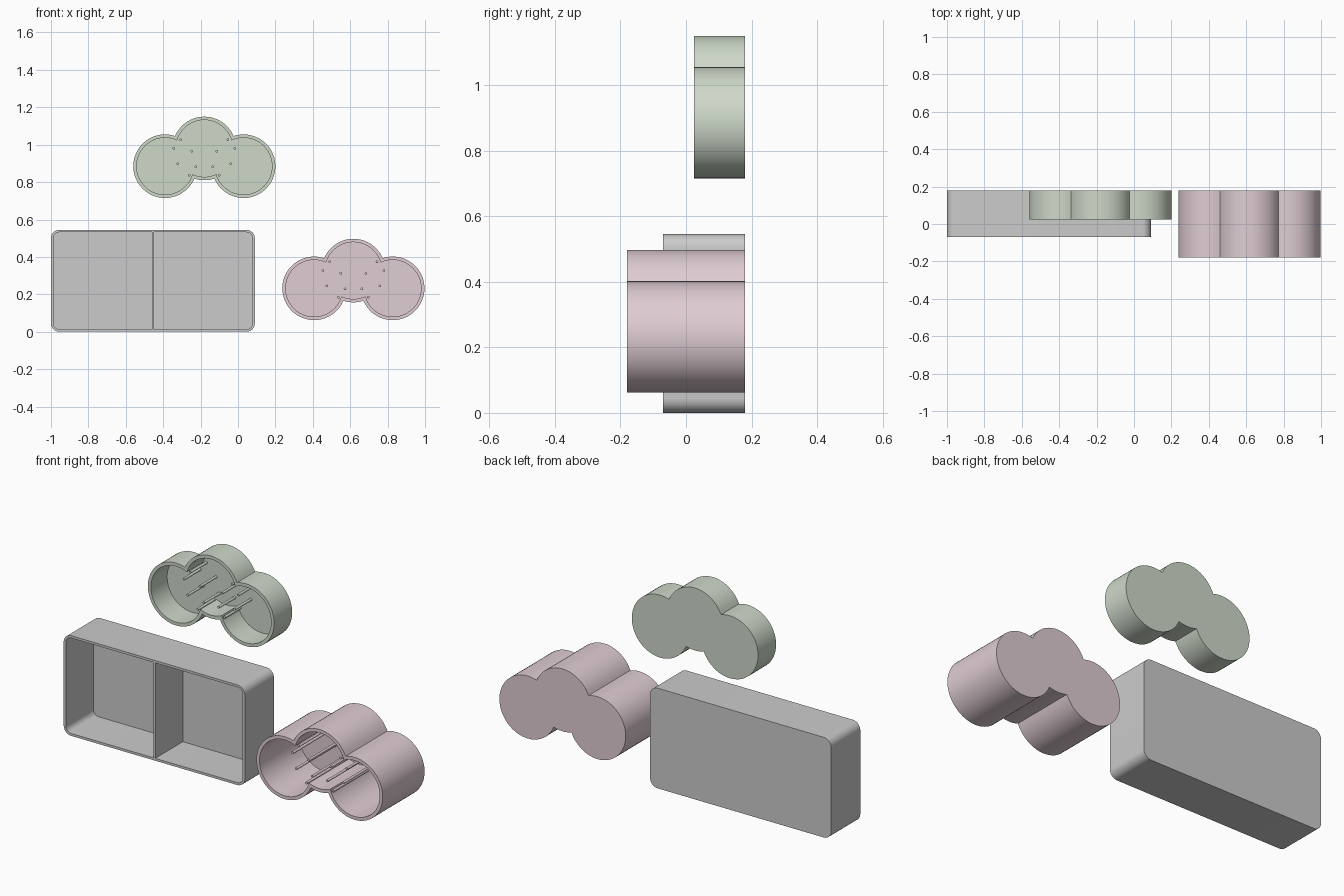
import bpy, bmesh
from math import sin, cos, pi, atan2, sqrt

if "Cube" in bpy.data.objects:
    bpy.data.objects.remove(bpy.data.objects["Cube"])


def finish(bm, name, color=None):
    bmesh.ops.recalc_face_normals(bm, faces=bm.faces[:])
    me = bpy.data.meshes.new(name)
    bm.to_mesh(me)
    bm.free()
    ob = bpy.data.objects.new(name, me)
    bpy.context.collection.objects.link(ob)
    if color:
        mat = bpy.data.materials.get(color[0]) or bpy.data.materials.new(color[0])
        mat.diffuse_color = color[1]
        mat.use_nodes = True
        mat.node_tree.nodes["Principled BSDF"].inputs["Base Color"].default_value = mat.diffuse_color
        me.materials.append(mat)
    bpy.ops.object.select_all(action='DESELECT')
    ob.select_set(True)
    bpy.context.view_layer.objects.active = ob
    bpy.ops.object.shade_smooth_by_angle(angle=0.5)
    return ob


def tray(name, outer, inner, y_front, y_back, floor, color=None):
    """Open-fronted shell between two matching (x, z) outlines."""
    bm = bmesh.new()
    rings = [[bm.verts.new((x, y, z)) for x, z in pts] for pts, y in
             ((outer, y_back), (outer, y_front), (inner, y_front), (inner, y_back - floor))]
    n = len(outer)
    for a, b in zip(rings, rings[1:]):
        for i in range(n):
            j = (i + 1) % n
            bm.faces.new((a[i], a[j], b[j], b[i]))
    bm.faces.new(rings[0])
    bm.faces.new(rings[-1])
    return finish(bm, name, color)


def arc(cx, cz, r, a, b, n):
    return [(cx + r * cos(a + (b - a) * i / n), cz + r * sin(a + (b - a) * i / n))
            for i in range(n + 1)]


def rounded_rect(x0, x1, z0, z1, r):
    pts = []
    for k, (x, z) in enumerate(((x1 - r, z1 - r), (x0 + r, z1 - r),
                                (x0 + r, z0 + r), (x1 - r, z0 + r))):
        pts += arc(x, z, r, k * pi / 2, (k + 1) * pi / 2, 8)
    return pts


def cloud(cx, cz, r):
    """Outline of three overlapping circles, the middle one raised."""
    sx, sz = 0.21, -0.095
    d = sqrt(sx * sx + sz * sz)
    h = sqrt(r * r - d * d / 4)
    px, pz = sx / 2 - sz / d * h, sz / 2 + sx / d * h      # upper crossing
    qx, qz = sx / 2 + sz / d * h, sz / 2 - sx / d * h      # lower crossing
    top = arc(0, 0, r, pi / 2, atan2(pz, px), 10)
    side = arc(sx, sz, r, atan2(pz - sz, px - sx), atan2(qz - sz, qx - sx), 40)
    low = arc(0, 0, r, atan2(qz, qx), -pi / 2, 5)
    half = top + side[1:] + low[1:]
    full = half + [(-x, z) for x, z in half[-2:0:-1]]
    return [(cx + x, cz + z) for x, z in full]


# Pin positions on one side of the cloud centre
PINS = ((0.126, 0.047), (0.163, 0.0), (0.067, -0.015),
        (0.142, -0.082), (0.045, -0.098), (0.08, -0.143))


def cloud_tray(name, cx, cz, y_front, color):
    y_back, floor = 0.18, 0.015
    tray(name + "_cloud_tray", cloud(cx, cz, 0.17), cloud(cx, cz, 0.152),
         y_front, y_back, floor, color)
    # Thin pins rising from the tray floor, mirrored left and right
    bm = bmesh.new()
    for s in (-1, 1):
        for x, z in PINS:
            ends = [[bm.verts.new((px, y, pz)) for px, pz in
                     arc(cx + s * x, cz + z, 0.007, 0, 2 * pi, 12)[:-1]]
                    for y in (y_front, y_back - floor)]
            for i in range(12):
                j = (i + 1) % 12
                bm.faces.new((ends[0][i], ends[0][j], ends[1][j], ends[1][i]))
            bm.faces.new(ends[0])
            bm.faces.new(ends[1])
    finish(bm, name + "_pins", color)


# Two-compartment box shelf
W = 0.013
tray("shelf_box", rounded_rect(-1, 0.09, 0, 0.545, 0.045),
     rounded_rect(-1 + W, 0.09 - W, W, 0.545 - W, 0.032), -0.07, 0.18, W)

# Upright divider
bm = bmesh.new()
bmesh.ops.create_cube(bm, size=1)
bmesh.ops.scale(bm, vec=(0.012, 0.25 - W, 0.545 - 2 * W), verts=bm.verts)
bmesh.ops.translate(bm, vec=(-0.455, (-0.07 + 0.18 - W) / 2, 0.2725), verts=bm.verts)
finish(bm, "shelf_divider")

# Cloud-shaped trays
cloud_tray("shallow", -0.18, 0.98, 0.025, ("sage_green", (0.62, 0.69, 0.59, 1)))
cloud_tray("deep", 0.617, 0.327, -0.18, ("dusty_pink", (0.74, 0.61, 0.65, 1)))
